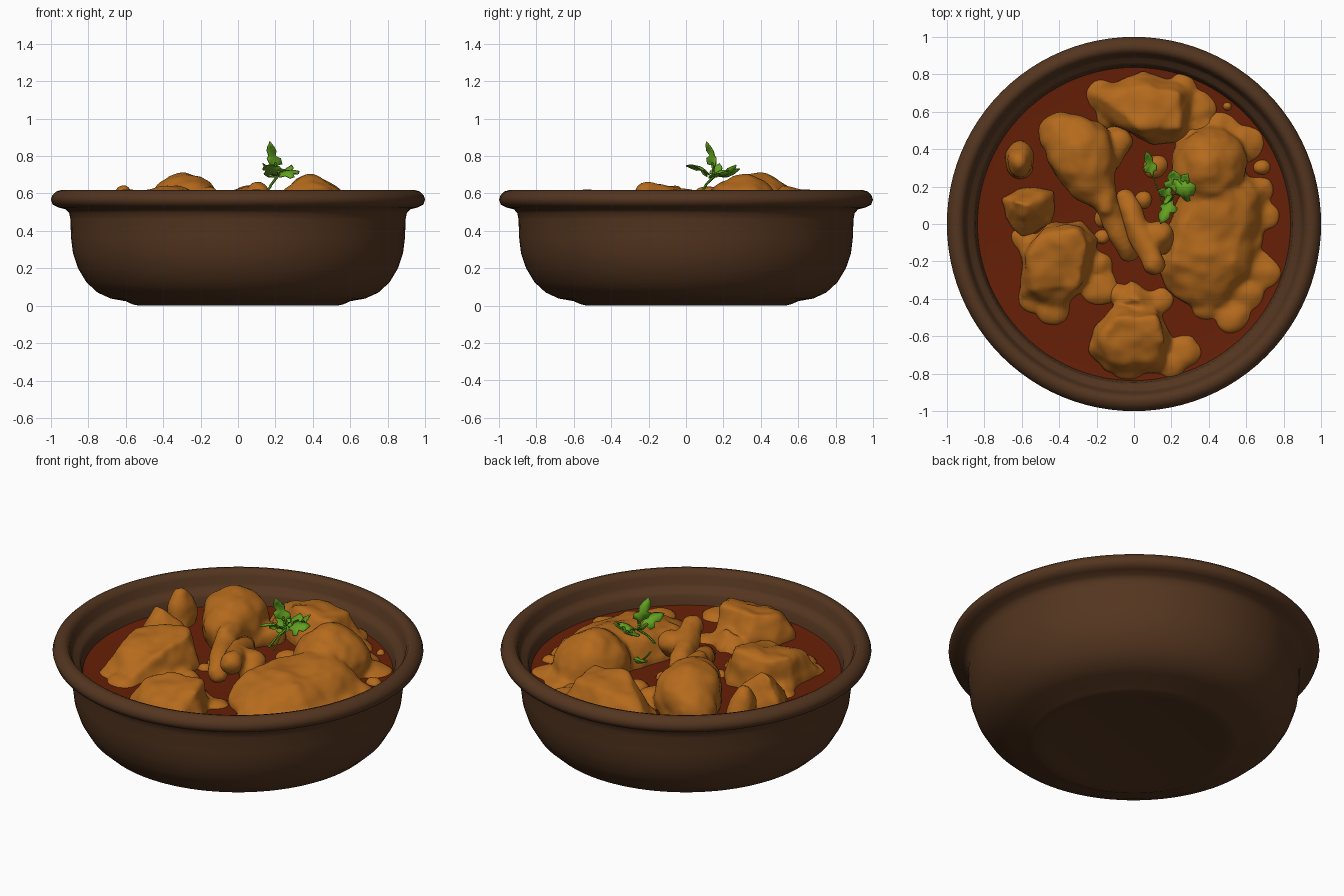
import bpy, bmesh, math
from mathutils import Vector, Matrix, noise

if "Cube" in bpy.data.objects:
    bpy.data.objects.remove(bpy.data.objects["Cube"])

SAUCE_Z = 0.44


def material(name, rgb):
    m = bpy.data.materials.new(name)
    m.diffuse_color = (*rgb, 1)
    m.use_nodes = True
    m.node_tree.nodes["Principled BSDF"].inputs["Base Color"].default_value = m.diffuse_color
    return m


CLAY = material("brown clay", (0.088, 0.036, 0.014))
SAUCE = material("red sauce", (0.135, 0.014, 0.002))
MEAT = material("golden chicken", (0.46, 0.145, 0.012))
GREEN = material("herb green", (0.125, 0.36, 0.015))


def make_object(name, bm, mat, angle=60):
    me = bpy.data.meshes.new(name)
    bm.to_mesh(me)
    bm.free()
    ob = bpy.data.objects.new(name, me)
    bpy.context.collection.objects.link(ob)
    me.materials.append(mat)
    bpy.ops.object.select_all(action='DESELECT')
    bpy.context.view_layer.objects.active = ob
    ob.select_set(True)
    bpy.ops.object.shade_smooth_by_angle(angle=math.radians(angle))
    return ob


def lathe(name, profile, mat, steps=96):
    bm = bmesh.new()
    verts = [bm.verts.new((r, 0, z)) for r, z in profile]
    edges = [bm.edges.new(p) for p in zip(verts, verts[1:])]
    bmesh.ops.spin(bm, geom=verts + edges, cent=(0, 0, 0), axis=(0, 0, 1),
                   angle=2 * math.pi, steps=steps)
    bmesh.ops.remove_doubles(bm, verts=bm.verts, dist=1e-4)
    bmesh.ops.recalc_face_normals(bm, faces=bm.faces)
    return make_object(name, bm, mat)


# Clay bowl with a rolled rim and a stepped inner lip
lathe("bowl", [(0, 0.425), (0.83, 0.425), (0.842, 0.46), (0.848, 0.495), (0.862, 0.515),
               (0.885, 0.525), (0.898, 0.545), (0.907, 0.585), (0.922, 0.61), (0.945, 0.618),
               (0.97, 0.611), (0.992, 0.59), (1.0, 0.567), (0.99, 0.54), (0.96, 0.525),
               (0.92, 0.515), (0.902, 0.495), (0.895, 0.46), (0.893, 0.37), (0.882, 0.28),
               (0.855, 0.20), (0.81, 0.125), (0.75, 0.07), (0.68, 0.038), (0.60, 0.024),
               (0.565, 0.008), (0.53, 0.0), (0.48, 0.008), (0, 0.012)], CLAY)

# Sauce surface
lathe("sauce", [(0, SAUCE_Z), (0.80, SAUCE_Z), (0.842, SAUCE_Z + 0.005)], SAUCE)


def ellipsoid(bm, center, radii, turn=0):
    m = (Matrix.Translation(center) @ Matrix.Rotation(math.radians(turn), 4, 'Z')
         @ Matrix.Diagonal((*radii, 1)))
    bmesh.ops.create_icosphere(bm, subdivisions=3, radius=1, matrix=m)


def limb(bm, stops, n=8):
    """Chain of overlapping balls through (x, y, z, radius) stops."""
    for a, b in zip(stops, stops[1:]):
        for i in range(n + 1):
            x, y, z, r = Vector(a).lerp(Vector(b), i / n)
            ellipsoid(bm, (x, y, z), (r, r, r))


def chunk(bm, base, top):
    """Convex lump from a base outline and a few top points."""
    pts = [(x, y, SAUCE_Z + z) for x, y in base for z in (-0.07, 0.025)] + top
    vs = [bm.verts.new(p) for p in pts]
    res = bmesh.ops.convex_hull(bm, input=vs)
    bmesh.ops.delete(bm, geom=[v for v in res["geom_interior"]
                               if isinstance(v, bmesh.types.BMVert)], context='VERTS')


def skirt(bm, *spots):
    """Low puddles of coating where the meat meets the sauce."""
    for x, y, r in spots:
        ellipsoid(bm, (x, y, SAUCE_Z - 0.02), (r, r * 0.95, 0.055))


def finish_meat(name, bm, smooth=5, bump=0.018):
    """Fuse the lumps, soften them, roughen them and trim below the sauce."""
    ob = make_object(name, bm, MEAT)
    rm = ob.modifiers.new("fuse", 'REMESH')
    rm.mode, rm.voxel_size = 'VOXEL', 0.016
    sm = ob.modifiers.new("soften", 'SMOOTH')
    sm.factor, sm.iterations = 0.5, smooth
    me = bpy.data.meshes.new_from_object(ob.evaluated_get(bpy.context.evaluated_depsgraph_get()))
    bpy.data.objects.remove(ob)
    bm = bmesh.new()
    bm.from_mesh(me)
    bm.normal_update()
    for v, n in [(v, v.normal.copy()) for v in bm.verts]:
        v.co += n * (noise.noise(v.co * 7) * bump + noise.noise(v.co * 15) * bump * 0.4)
    bmesh.ops.bisect_plane(bm, geom=bm.verts[:] + bm.edges[:] + bm.faces[:],
                           plane_co=(0, 0, SAUCE_Z - 0.008), plane_no=(0, 0, 1), clear_inner=True)
    make_object(name, bm, MEAT, 80)


# Drumstick with its shank reaching the middle
b = bmesh.new()
ellipsoid(b, (-0.28, 0.37, 0.52), (0.18, 0.23, 0.195), 25)
ellipsoid(b, (-0.38, 0.48, 0.50), (0.13, 0.12, 0.14))
limb(b, [(-0.24, 0.25, 0.53, 0.14), (-0.15, 0.12, 0.54, 0.075), (-0.09, -0.03, 0.54, 0.055),
         (-0.03, -0.15, 0.48, 0.055)])
limb(b, [(-0.17, 0.20, 0.58, 0.05), (-0.15, 0.08, 0.60, 0.04)], 3)
limb(b, [(-0.16, 0.32, 0.47, 0.07), (-0.07, 0.45, 0.46, 0.07)])
skirt(b, (-0.08, 0.50, 0.07), (-0.17, 0.03, 0.06))
finish_meat("drumstick", b)

# Wing bone lying beside the drumstick
b = bmesh.new()
limb(b, [(-0.05, 0.14, 0.53, 0.06), (0.03, -0.05, 0.57, 0.065), (0.10, -0.21, 0.60, 0.065)])
limb(b, [(0.03, -0.05, 0.54, 0.06), (0.13, -0.05, 0.55, 0.07), (0.15, -0.10, 0.51, 0.07)])
skirt(b, (0.12, 0.30, 0.07))
finish_meat("wing_piece", b)

# Back chunk
b = bmesh.new()
chunk(b, [(-.24, .70), (-.07, .77), (.05, .82), (.22, .77), (.31, .71), (.29, .46), (.09, .42), (-.14, .54)],
      [(-.02, .74, .59), (.24, .70, .60), (.25, .51, .61), (.02, .51, .64), (-.14, .65, .57)])
skirt(b, (.34, .62, .11), (-.16, .68, .10), (.36, .52, .08), (.26, .74, .08), (-.12, .58, .09))
finish_meat("back_chunk", b)

# Right thigh: round top over a broad sloping slab
b = bmesh.new()
ellipsoid(b, (0.40, 0.31, 0.485), (0.20, 0.22, 0.215), -20)
chunk(b, [(.24, .15), (.12, -.18), (.17, -.36), (.35, -.46), (.48, -.44), (.62, -.28), (.69, -.10),
          (.70, .20), (.55, .30)],
      [(.20, -.20, .58), (.38, -.26, .59), (.53, -.20, .58), (.61, .10, .58), (.50, .18, .62),
       (.30, .08, .60)])
skirt(b, (.60, .43, .11), (.46, .50, .11), (.67, -.25, .12), (.53, -.48, .11), (.68, .05, .10),
      (.66, .18, .09), (.60, -.38, .10), (.30, .46, .08), (.38, -.45, .08))
finish_meat("thigh_piece", b)

# Front chunk
b = bmesh.new()
chunk(b, [(-.22, -.54), (-.10, -.43), (.12, -.43), (.20, -.62), (.15, -.79), (-.15, -.79), (-.24, -.68)],
      [(-.10, -.50, .62), (.12, -.50, .62), (.16, -.62, .60), (.10, -.73, .55), (-.12, -.73, .55),
       (-.19, -.62, .58)])
chunk(b, [(-.09, -.42), (-.02, -.30), (.10, -.37), (.14, -.46)], [(.0, -.41, .55)])
skirt(b, (.27, -.68, .10), (.20, -.75, .09), (-.08, -.37, .07), (.14, -.40, .08), (-.04, -.76, .09))
finish_meat("front_chunk", b)

# Left chunk
b = bmesh.new()
chunk(b, [(-.61, -.14), (-.46, .01), (-.28, .02), (-.19, -.08), (-.23, -.28), (-.38, -.46), (-.60, -.39)],
      [(-.50, -.05, .61), (-.30, -.03, .64), (-.25, -.11, .63), (-.30, -.33, .59), (-.55, -.35, .57),
       (-.57, -.17, .61)])
skirt(b, (-.18, -.34, .11), (-.43, -.44, .10), (-.20, -.22, .09), (-.54, -.40, .08), (-.60, -.08, .07))
finish_meat("left_chunk", b)

# Two small scraps on the far left
b = bmesh.new()
chunk(b, [(-.71, .14), (-.62, .19), (-.42, .18), (-.44, .0), (-.60, -.08), (-.69, .03)],
      [(-.63, .12, .64), (-.57, .10, .64), (-.48, .12, .55)])
ellipsoid(b, (-.61, .34, .46), (.08, .10, .18))
finish_meat("small_scraps", b, 3)

# Crumbs floating in the sauce
b = bmesh.new()
skirt(b, (-.17, -.07, .05), (.50, .63, .03), (.68, .30, .05), (.05, .13, .05), (-.20, .12, .05))
finish_meat("crumbs", b, 2)

# Lobed leaf outline (along, across), mirrored to both sides
HALF = [(0, .03), (.18, .16), (.22, .42), (.42, .46), (.50, .24), (.68, .32), (.82, .22), (1, 0)]


def leaf(bm, root, tip, width, side):
    root, tip = Vector(root), Vector(tip)
    along = tip - root
    side = Vector(side).normalized()
    up = along.cross(side).normalized() * along.length
    for s in (1, -1):
        spine = [bm.verts.new(root + along * t + up * 0.15 * math.sin(t * math.pi)) for t, _ in HALF]
        edge = [bm.verts.new(v.co + side * s * w * width + up * (-0.25 * w))
                for v, (_, w) in zip(spine, HALF)]
        for i in range(len(HALF) - 1):
            bm.faces.new((spine[i], spine[i + 1], edge[i + 1], edge[i])[::s])


# Herb leaves
b = bmesh.new()
hub = (0.21, 0.15, 0.69)
leaf(b, (0.21, 0.15, 0.72), (0.17, 0.11, 0.88), 0.10, (1, 0.7, 0))
leaf(b, (0.22, 0.16, 0.69), (0.33, 0.21, 0.72), 0.15, (-.5, .8, .2))
leaf(b, (0.22, 0.17, 0.69), (0.21, 0.29, 0.73), 0.13, (1, 0, .3))
leaf(b, (0.21, 0.13, 0.70), (0.14, 0.00, 0.75), 0.11, (1, -.4, .5))
leaf(b, (0.22, 0.17, 0.69), (0.29, 0.27, 0.75), 0.10, (1, -.7, .2))
leaf(b, (0.21, 0.15, 0.69), (0.13, 0.18, 0.76), 0.08, (.3, 1, 0))
leaf(b, (0.10, 0.25, 0.58), (0.065, 0.39, 0.64), 0.08, (1, .2, .2))
bmesh.ops.remove_doubles(b, verts=b.verts, dist=1e-4)
leaves = make_object("herb_leaves", b, GREEN)
leaves.modifiers.new("thickness", 'SOLIDIFY').thickness = 0.006

# Herb stems
b = bmesh.new()
limb(b, [(0.15, 0.08, 0.60, .007), (0.18, 0.11, 0.65, .007), hub + (.008,), (0.20, 0.14, 0.76, .006)], 7)
limb(b, [(0.15, 0.12, 0.56, .005), (0.10, 0.26, 0.58, .005)], 14)
make_object("herb_stem", b, GREEN)
